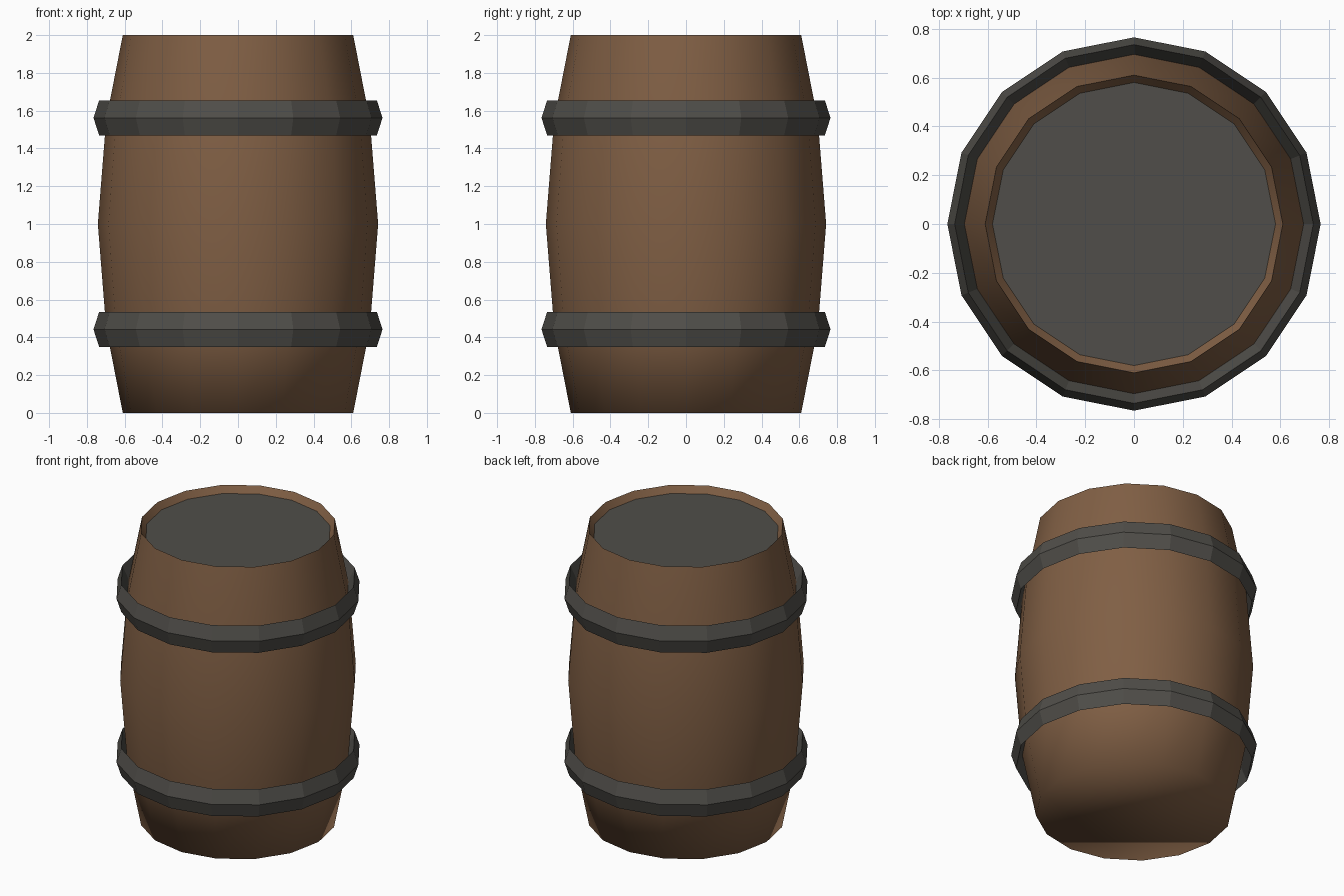
import bpy, bmesh, math

if "Cube" in bpy.data.objects:
    bpy.data.objects.remove(bpy.data.objects["Cube"])

SIDES = 16


def material(name, rgb):
    m = bpy.data.materials.new(name)
    m.diffuse_color = (*rgb, 1)
    m.use_nodes = True
    m.node_tree.nodes["Principled BSDF"].inputs["Base Color"].default_value = m.diffuse_color
    return m


wood = material("brown wood", (0.216, 0.114, 0.058))
iron = material("dark iron", (0.080, 0.076, 0.067))


def lathe(name, profile, mat, closed=False, cap_start=False, cap_end=False,
          smooth=False, sharp_z=None):
    """Spin an (r, z) profile around the z axis."""
    bm = bmesh.new()
    rings = []
    for r, z in profile:
        rings.append([bm.verts.new((r * math.cos(2 * math.pi * i / SIDES),
                                    r * math.sin(2 * math.pi * i / SIDES), z))
                      for i in range(SIDES)])
    pairs = list(zip(rings, rings[1:]))
    if closed:
        pairs.append((rings[-1], rings[0]))
    for a, b in pairs:
        for i in range(SIDES):
            j = (i + 1) % SIDES
            bm.faces.new((a[i], a[j], b[j], b[i]))
    if cap_start:
        bm.faces.new(rings[0][::-1])
    if cap_end:
        bm.faces.new(rings[-1])
    for f in bm.faces:
        f.smooth = smooth
    # keep chosen rings crisp
    if sharp_z is not None:
        for e in bm.edges:
            if all(abs(v.co.z - sharp_z) < 1e-4 for v in e.verts):
                e.smooth = False
    bm.normal_update()
    mesh = bpy.data.meshes.new(name)
    bm.to_mesh(mesh)
    bm.free()
    mesh.materials.append(mat)
    ob = bpy.data.objects.new(name, mesh)
    bpy.context.collection.objects.link(ob)
    return ob


LID_R, LID_Z = 0.58, 1.955

# Bulging staves with closed bottom and bevelled inner rim
lathe("barrel_body",
      [(0.61, 0), (0.698, 0.45), (0.742, 1), (0.698, 1.55), (0.61, 2), (LID_R, LID_Z)],
      wood, cap_start=True, smooth=True, sharp_z=2)

# Recessed lid
lathe("lid", [(LID_R, LID_Z)], iron, cap_end=True)

# Two hoops with a diamond section
for name, z in (("lower_hoop", 0.442), ("upper_hoop", 1.562)):
    lathe(name, [(0.735, z - 0.093), (0.765, z), (0.735, z + 0.093), (0.694, z)],
          iron, closed=True)
